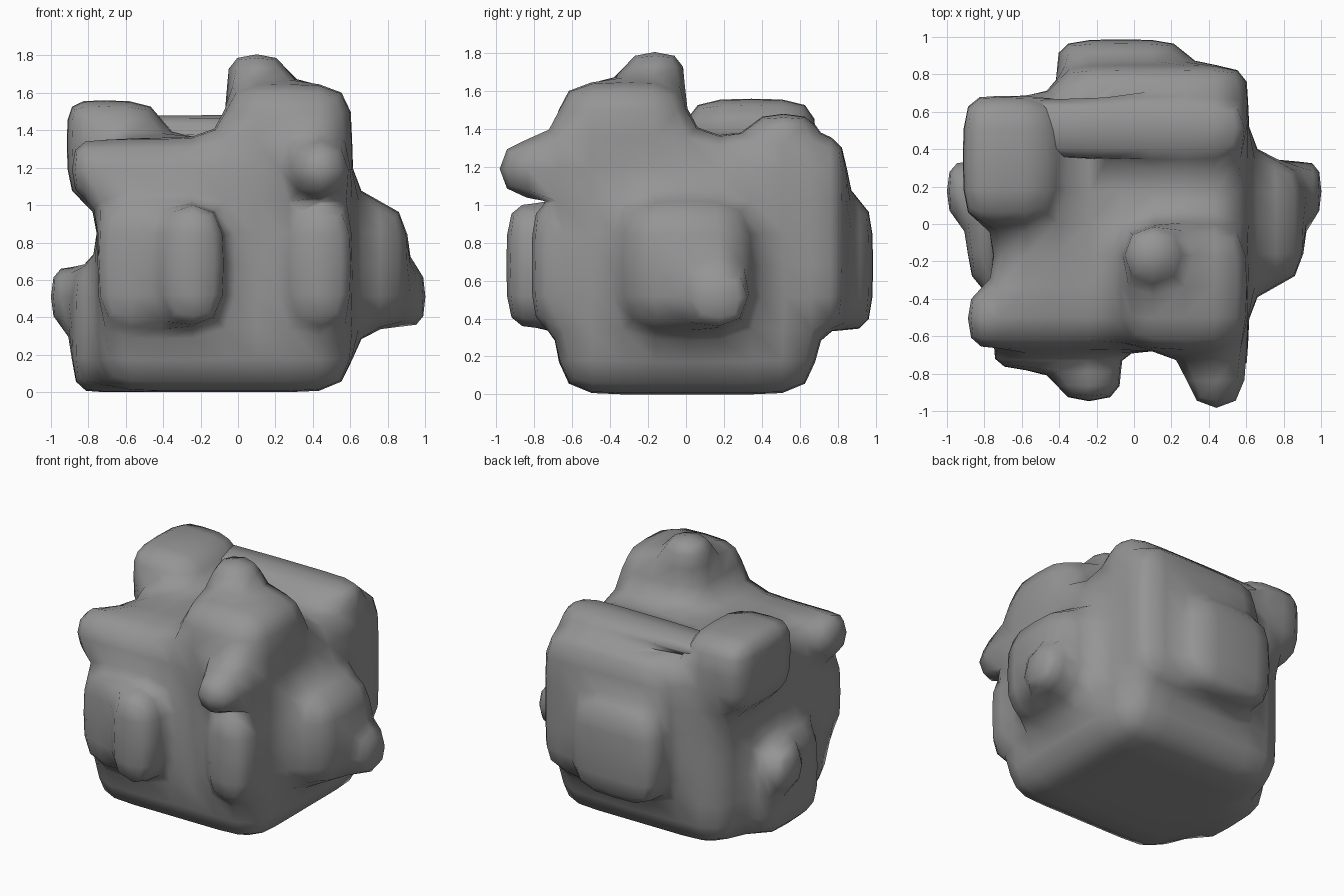
import bpy, bmesh
from mathutils import Vector

# Remove the default cube
if "Cube" in bpy.data.objects:
    bpy.data.objects.remove(bpy.data.objects["Cube"], do_unlink=True)

CELL = 0.34
ORIGIN = Vector((-0.75, -0.675, 0.0))  # low corner of the four-cell core
AXES = "xyz"

bm = bmesh.new()


def raise_patch(side, first, second, level):
    """Extrude a patch of cells to a level along one axis.

    side is like '+x'; first and second are cell ranges on the other axes."""
    axis = AXES.index(side[1])
    normal = Vector((0, 0, 0))
    normal[axis] = 1 if side[0] == "+" else -1
    spans = dict(zip([a for a in range(3) if a != axis], (first, second)))
    bm.normal_update()
    faces = []
    for face in bm.faces:
        cell = (face.calc_center_median() - ORIGIN) / CELL
        if face.normal.dot(normal) > 0.9 and all(
                lo < cell[a] < hi for a, (lo, hi) in spans.items()):
            faces.append(face)
    result = bmesh.ops.extrude_face_region(bm, geom=faces)
    for item in result["geom"]:
        if isinstance(item, bmesh.types.BMVert):
            item.co[axis] = level
    bmesh.ops.delete(bm, geom=[f for f in faces if f.is_valid], context="FACES")


# Core cube divided into a grid on every side
bmesh.ops.create_cube(bm, size=4 * CELL)
bmesh.ops.subdivide_edges(bm, edges=bm.edges[:], cuts=3, use_grid_fill=True)
bmesh.ops.translate(bm, verts=bm.verts[:], vec=ORIGIN + Vector((2, 2, 2)) * CELL)

# Front: wide slab with a rib, low rib, round knob
raise_patch("-y", (0, 2), (1, 3), -0.78)
raise_patch("-y", (1, 2), (1, 3), -0.955)
raise_patch("-y", (3, 4), (1, 3), -0.82)
raise_patch("-y", (3, 4), (3, 4), -1.01)

# Back: large panel with a raised slab
raise_patch("+y", (0.9, 4), (1, 4), 0.85)
raise_patch("+y", (1, 3), (1, 3), 0.987)

# Left side: slab with a knob
raise_patch("+x", (1, 3), (1, 3), 0.91)
raise_patch("+x", (2, 3), (1, 2), 1.01)

# Top: tower with a knob, low ridge, corner block
raise_patch("+z", (2, 4), (0, 2), 1.65)
raise_patch("+z", (2, 3), (1, 2), 1.82)
raise_patch("+z", (2, 4), (3, 4), 1.486)
raise_patch("+z", (0, 1), (2, 4), 1.56)

# Right side: corner block overhang, front knob, low slab with a knob
raise_patch("-x", (2, 4), (3, 5), -0.915)
raise_patch("-x", (0, 1), (3, 4), -0.9)
raise_patch("-x", (1, 3), (0, 2), -0.89)
raise_patch("-x", (2, 3), (1, 2), -1.01)

bmesh.ops.recalc_face_normals(bm, faces=bm.faces[:])
for face in bm.faces:
    face.smooth = True

mesh = bpy.data.meshes.new("knobbly_block")
bm.to_mesh(mesh)
bm.free()
block = bpy.data.objects.new("knobbly_block", mesh)
bpy.context.collection.objects.link(block)

# Soft rounding
soften = block.modifiers.new("soften", "SUBSURF")
soften.levels = soften.render_levels = 1

# Plain grey
grey = bpy.data.materials.new("plain_grey")
grey.use_nodes = True
colour = (0.3, 0.3, 0.3, 1)
grey.diffuse_color = colour
grey.node_tree.nodes["Principled BSDF"].inputs["Base Color"].default_value = colour
mesh.materials.append(grey)
